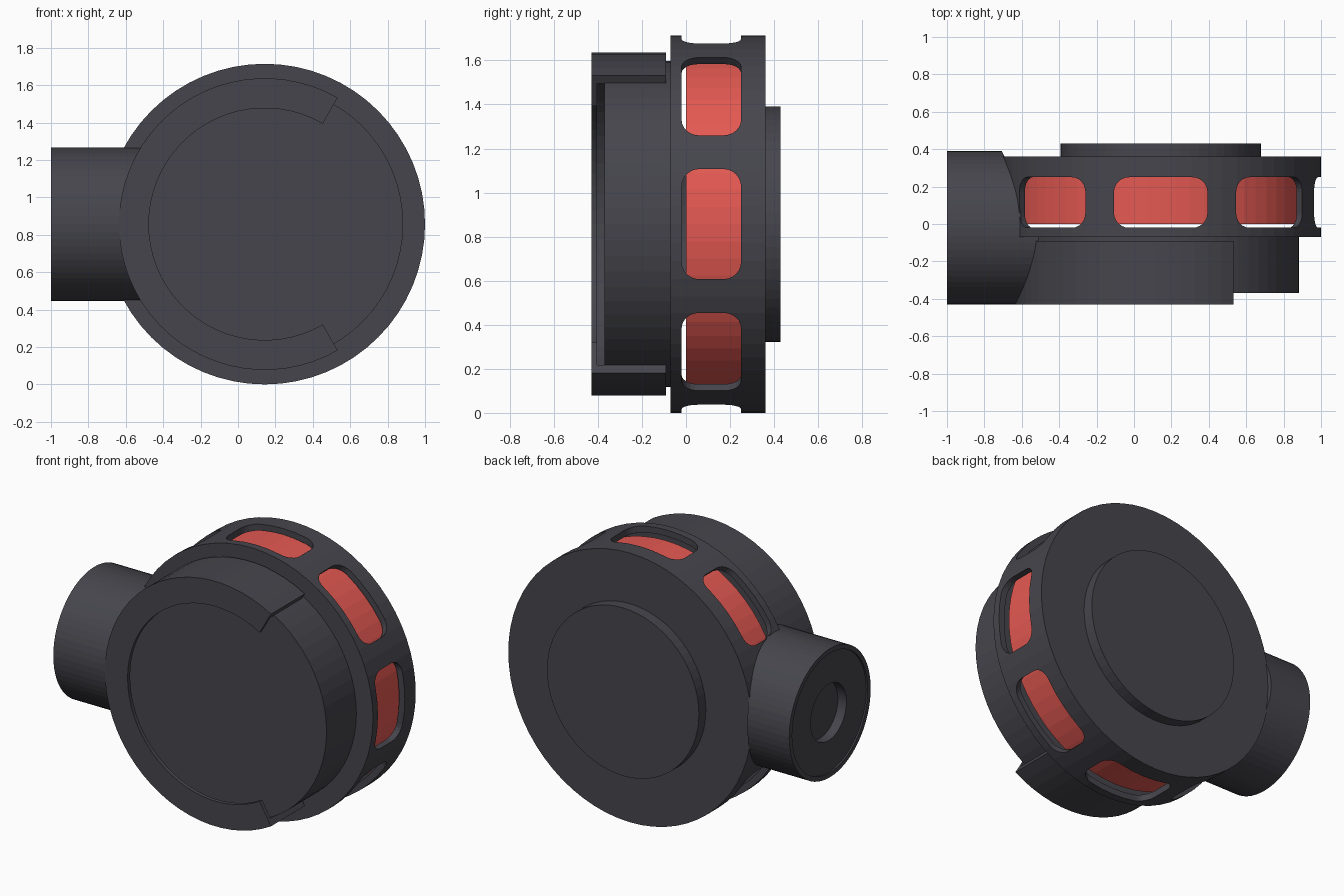
import bpy, bmesh, math

if "Cube" in bpy.data.objects:
    bpy.data.objects.remove(bpy.data.objects["Cube"])

CX, CZ = 0.143, 0.857      # drum axis
PY = -0.02                 # pipe axis offset


def material(name, rgb):
    m = bpy.data.materials.new(name)
    m.diffuse_color = (*rgb, 1)
    m.use_nodes = True
    m.node_tree.nodes["Principled BSDF"].inputs["Base Color"].default_value = m.diffuse_color
    return m


DARK = material("dark grey", (0.06, 0.06, 0.073))
RED = material("coral red", (0.78, 0.1, 0.085))


def finish(name, bm, mat):
    bmesh.ops.remove_doubles(bm, verts=bm.verts, dist=1e-5)
    bmesh.ops.recalc_face_normals(bm, faces=bm.faces)
    me = bpy.data.meshes.new(name)
    bm.to_mesh(me)
    bm.free()
    me.materials.append(mat)
    ob = bpy.data.objects.new(name, me)
    bpy.context.collection.objects.link(ob)
    return ob


def lathe(name, profile, mat, axis="y", start=0, end=360, steps=64):
    """Spin a (radius, position) outline round the drum axis (y) or pipe axis (x)."""
    bm = bmesh.new()
    full = end - start == 360
    rings = []
    for i in range(steps if full else steps + 1):
        a = math.radians(start + (end - start) * i / steps)
        c, s = math.cos(a), math.sin(a)
        if axis == "y":
            pts = [(CX + r * c, p, CZ + r * s) for r, p in profile]
        else:
            pts = [(p, PY + r * c, CZ + r * s) for r, p in profile]
        rings.append([bm.verts.new(p) for p in pts])
    n = len(profile)
    for i in range(steps):
        a, b = rings[i], rings[(i + 1) % len(rings)]
        for j in range(n):
            k = (j + 1) % n
            if profile[j][0] == 0 and profile[k][0] == 0:
                continue
            bm.faces.new((a[j], a[k], b[k], b[j]))
    if not full:
        bm.faces.new(rings[0])
        bm.faces.new(rings[-1])
    return finish(name, bm, mat)


def disc(name, r, y0, y1, mat):
    return lathe(name, [(0, y0), (r, y0), (r, y1), (0, y1)], mat)


def slot(angle):
    """Rounded window cutter pointing outwards at the given angle."""
    hw, y0, y1, cr = 0.25, -0.02, 0.25, 0.08
    outline = []
    for q, (u, v) in enumerate([(hw - cr, y1 - cr), (-hw + cr, y1 - cr),
                                (-hw + cr, y0 + cr), (hw - cr, y0 + cr)]):
        for i in range(7):
            t = math.radians(90 * q + 15 * i)
            outline.append((u + cr * math.cos(t), v + cr * math.sin(t)))
    c, s = math.cos(angle), math.sin(angle)
    bm = bmesh.new()
    a, b = [[bm.verts.new((CX + r * c - u * s, v, CZ + r * s + u * c))
             for u, v in outline] for r in (0.7, 1.0)]
    bm.faces.new(a)
    bm.faces.new(b)
    for i in range(len(a)):
        k = (i + 1) % len(a)
        bm.faces.new((a[i], a[k], b[k], b[i]))
    return finish("window_cutter", bm, DARK)


def cut(ob, cutter):
    mod = ob.modifiers.new("cut", "BOOLEAN")
    mod.operation = "DIFFERENCE"
    mod.solver = "EXACT"
    mod.object = cutter
    bpy.context.view_layer.objects.active = ob
    bpy.ops.object.modifier_apply(modifier=mod.name)
    bpy.data.objects.remove(cutter)


# hollow drum with eight windows round the rim
drum = disc("drum_housing", 0.857, -0.07, 0.36, DARK)
cut(drum, disc("cavity_cutter", 0.817, -0.03, 0.30, DARK))
for i in range(8):
    cut(drum, slot(math.radians(45 * i)))

# red core seen through the windows
disc("red_core", 0.80, 0.0, 0.299, RED)

# raised plate on the back
disc("back_plate", 0.535, 0.355, 0.43, DARK)

# front disc and the C-shaped lipped collar round it
disc("front_disc", 0.74, -0.37, -0.065, DARK)
lathe("front_collar", [(0.62, -0.43), (0.78, -0.43), (0.78, -0.09), (0.738, -0.09),
                       (0.738, -0.405), (0.62, -0.405)],
      DARK, start=60, end=300, steps=44)

# side pipe with a recessed end, trimmed to the drum and the collar
pipe = lathe("side_pipe", [(0, -0.93), (0.18, -0.93), (0.18, -0.99), (0.38, -0.99),
                           (0.38, -1.0), (0.41, -1.0), (0.41, -0.4), (0, -0.4)],
             DARK, axis="x")
cut(pipe, disc("drum_trim", 0.85, -0.068, 0.6, DARK))
cut(pipe, disc("collar_trim", 0.77, -0.6, -0.06, DARK))
